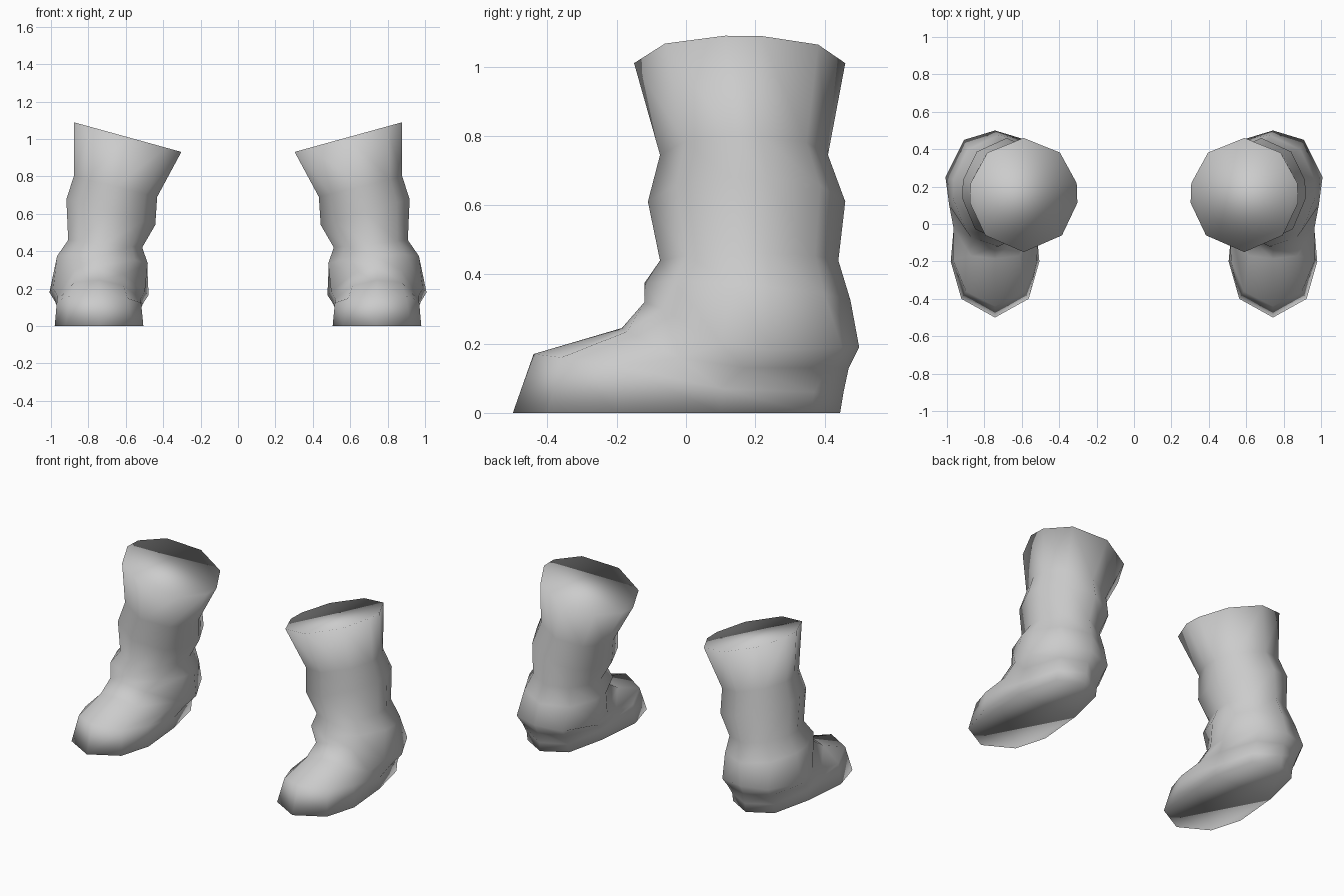
import bpy, bmesh, math

if "Cube" in bpy.data.objects:
    bpy.data.objects.remove(bpy.data.objects["Cube"])

grey = bpy.data.materials.new("light_grey")
grey.diffuse_color = (0.6, 0.6, 0.6, 1)
grey.use_nodes = True
grey.node_tree.nodes["Principled BSDF"].inputs["Base Color"].default_value = grey.diffuse_color

# Column angles on one half of a leg ring, from front (0) to back (180)
ANGLES = (0, 45, 82, 102, 138, 180)

# Leg rings: inner x, outer x, front y, back y, inner z, outer z, front lift
LEG = [
    (0.30, 0.88, -0.15, 0.46, 0.93, 1.09, 0.00),   # rim
    (0.43, 0.88, -0.075, 0.41, 0.69, 0.80, 0.00),
    (0.44, 0.92, -0.11, 0.46, 0.54, 0.68, 0.00),
    (0.51, 0.91, -0.075, 0.44, 0.42, 0.46, 0.00),  # ankle crease
    (0.48, 0.97, -0.12, 0.475, 0.33, 0.37, 0.025),
]

# Foot rings: half width, y, z for each column from front to back
FOOT = [
    [(0, -0.12, 0.32), (0.13, -0.07, 0.30), (0.245, 0.10, 0.20),
     (0.265, 0.25, 0.18), (0.165, 0.45, 0.19), (0, 0.50, 0.19)],
    [(0, -0.185, 0.245), (0.13, -0.17, 0.235), (0.222, -0.02, 0.16),
     (0.235, 0.17, 0.13), (0.155, 0.41, 0.13), (0, 0.47, 0.13)],
    [(0, -0.44, 0.17), (0.155, -0.36, 0.16), (0.225, -0.19, 0.135),
     (0.21, 0.10, 0.07), (0.15, 0.37, 0.06), (0, 0.455, 0.06)],
    [(0, -0.50, 0), (0.18, -0.40, 0), (0.237, -0.20, 0),
     (0.21, 0.10, 0), (0.15, 0.36, 0), (0, 0.445, 0)],
]
FOOT_X = 0.743


def leg_ring(xi, xo, yf, yb, zi, zo, lift):
    cx, rx, cy, ry = (xi + xo) / 2, (xo - xi) / 2, (yf + yb) / 2, (yb - yf) / 2
    pts = []
    full = list(ANGLES) + [360 - a for a in ANGLES[-2:0:-1]]
    for a in map(math.radians, full):
        s, c = math.sin(a), math.cos(a)
        pts.append((cx + rx * s, cy - ry * c,
                    (zi + zo) / 2 + (zo - zi) / 2 * s + lift * c))
    return pts


def foot_ring(half):
    outer = [(FOOT_X + w, y, z) for w, y, z in half]
    # the inner ankle sits slightly lower than the outer
    inner = [(FOOT_X - w, y, z * 0.92) for w, y, z in half[-2:0:-1]]
    return outer + inner


def make_boot(name, side):
    bm = bmesh.new()
    rings = [leg_ring(*r) for r in LEG] + [foot_ring(f) for f in FOOT]
    loops = [[bm.verts.new((x * side, y, z)) for x, y, z in r] for r in rings]
    n = len(loops[0])
    for a, b in zip(loops, loops[1:]):
        for i in range(n):
            j = (i + 1) % n
            bm.faces.new((a[i], a[j], b[j], b[i]))
    bm.faces.new(loops[0])    # top cap
    bm.faces.new(loops[-1])   # sole
    bmesh.ops.recalc_face_normals(bm, faces=bm.faces)
    for f in bm.faces:
        f.smooth = True
    me = bpy.data.meshes.new(name)
    bm.to_mesh(me)
    bm.free()
    me.materials.append(grey)
    ob = bpy.data.objects.new(name, me)
    bpy.context.collection.objects.link(ob)


make_boot("right_boot", 1)
make_boot("left_boot", -1)
